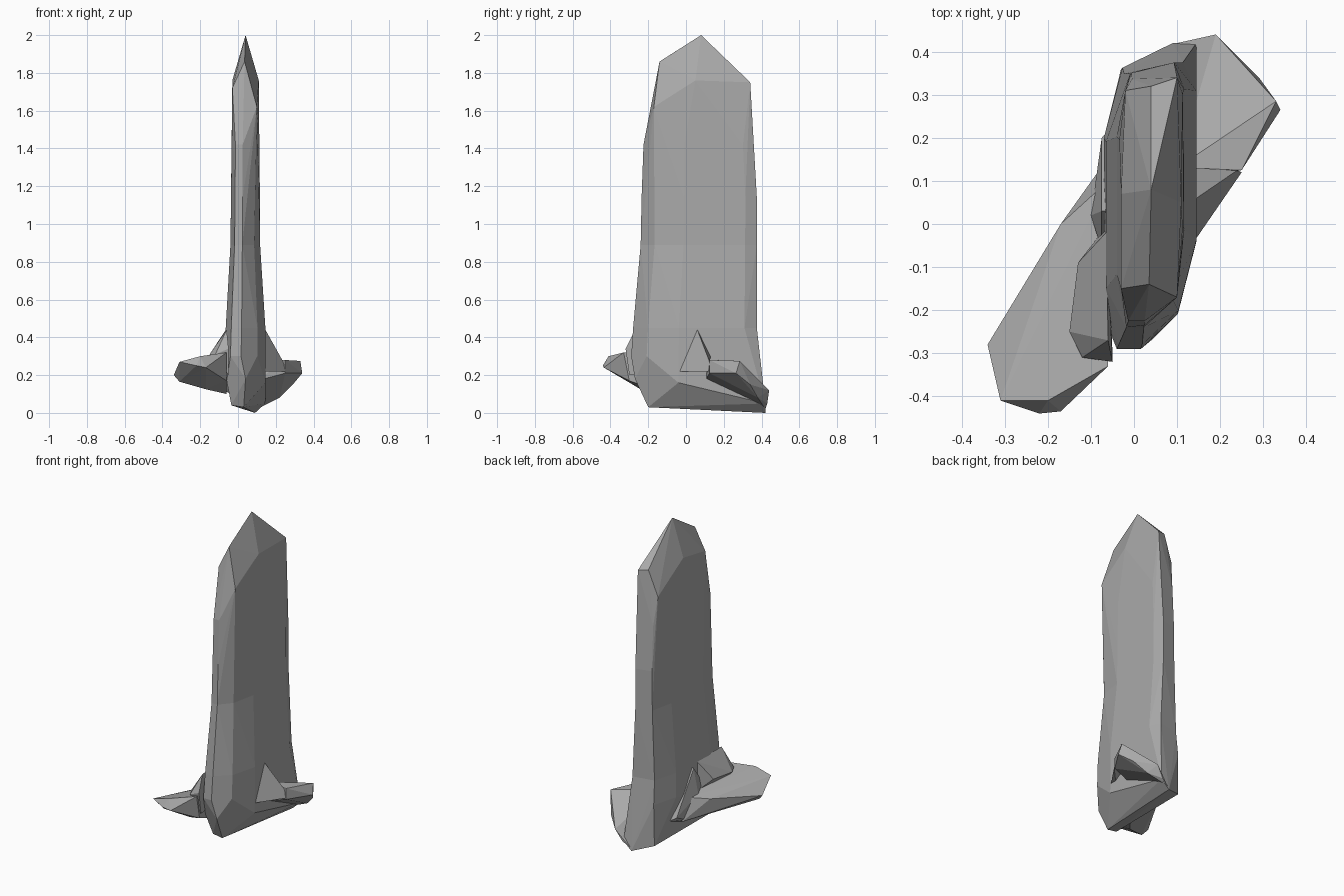
import bpy
import bmesh

default_cube = bpy.data.objects.get("Cube")
if default_cube:
    bpy.data.objects.remove(default_cube, do_unlink=True)

# Single stone colour
stone = bpy.data.materials.new("stone grey")
stone_colour = (0.4, 0.4, 0.4, 1)
stone.diffuse_color = stone_colour
stone.use_nodes = True
shader = stone.node_tree.nodes["Principled BSDF"]
shader.inputs["Base Color"].default_value = stone_colour
shader.inputs["Roughness"].default_value = 0.9

# Plan of the slab as fractions of its width and depth
SLAB_PLAN = [(0, .2), (0, .72), (.2, .96), (.85, 1), (1, .9),
             (1, .37), (.8, .12), (.4, 0), (.14, 0)]


def ring(height, left, right, front, back):
    """Points of one horizontal section through the slab."""
    width, depth = right - left, back - front
    return [(left + u * width, front + v * depth, height) for u, v in SLAB_PLAN]


def chipped_stone(name, points):
    """Flat-faced stone stretched tightly around its corner points."""
    mesh = bpy.data.meshes.new(name)
    bm = bmesh.new()
    for point in points:
        bm.verts.new(point)
    hull = bmesh.ops.convex_hull(bm, input=bm.verts[:])
    unused = {item for key in ("geom_interior", "geom_unused") for item in hull[key]
              if isinstance(item, bmesh.types.BMVert)}
    bmesh.ops.delete(bm, geom=list(unused), context="VERTS")
    bmesh.ops.dissolve_limit(bm, angle_limit=0.02, verts=bm.verts[:], edges=bm.edges[:])
    bmesh.ops.recalc_face_normals(bm, faces=bm.faces[:])
    bm.to_mesh(mesh)
    bm.free()
    mesh.materials.append(stone)
    stone_object = bpy.data.objects.new(name, mesh)
    bpy.context.collection.objects.link(stone_object)
    return stone_object


# Standing slab in three stacked blocks
shoulder = ring(.45, -.065, .145, -.28, .375)
waist = ring(.89, -.04, .117, -.24, .375)

base_underside = [(-.035, -.2, .04), (.03, -.2, .03), (.09, .42, 0),
                  (-.03, .36, .04), (.145, .42, .05), (.145, -.04, .16)]
base_front = [(-.06, -.24, .17), (.04, -.27, .18)]
chipped_stone("slab_base", shoulder + ring(.3, -.07, .145, -.29, .39)
              + base_front + base_underside)

chipped_stone("slab_middle", shoulder + waist)

peak = [(.04, .08, 2), (.035, -.14, 1.86), (.1, -.17, 1.62),
        (-.03, -.15, 1.72), (.11, .05, 1.76), (-.03, .07, 1.76),
        (.1, .34, 1.75), (.04, .32, 1.76), (-.02, .31, 1.6)]
chipped_stone("slab_top", waist + ring(1.14, -.037, .116, -.235, .375)
              + ring(1.42, -.034, .113, -.225, .36) + peak)

# Boulders leaning on the left side
chipped_stone("left_boulder", [
    (.1, .13, .28), (.25, .125, .28), (.33, .285, .275), (.34, .265, .21),
    (.29, .34, .15), (.19, .44, .12), (.145, .43, .05), (.25, .125, .21),
    (.1, .42, .02), (.1, .1, .17), (.22, .38, .08)])
chipped_stone("left_wedge", [
    (.145, .06, .44), (.14, -.04, .22), (.25, .12, .22), (.24, .125, .27),
    (.14, .13, .3), (.1, .06, .45), (.1, -.04, .22)])

# Boulders leaning on the right side
chipped_stone("right_boulder", [
    (-.07, .14, .12), (-.06, .1, .26), (-.17, 0, .24), (-.34, -.28, .2),
    (-.31, -.41, .27), (-.2, -.41, .3), (-.22, -.44, .25), (-.17, -.435, .24),
    (-.06, -.33, .32), (-.06, -.3, .17), (-.31, -.3, .165),
    (-.17, -.24, .125), (-.06, -.1, .1)])
chipped_stone("right_wedge", [
    (-.065, -.02, .44), (-.13, -.09, .32), (-.15, -.25, .31), (-.12, -.31, .31),
    (-.05, -.32, .34), (-.06, -.27, .44), (-.05, -.3, .2), (-.06, 0, .25)])
chipped_stone("right_splinter", [
    (-.075, .03, .42), (-.075, .2, .17), (-.075, .1, .12), (-.075, -.06, .3),
    (-.04, .03, .44), (-.04, .24, .15), (-.04, .1, .1), (-.1, .02, .26)])
